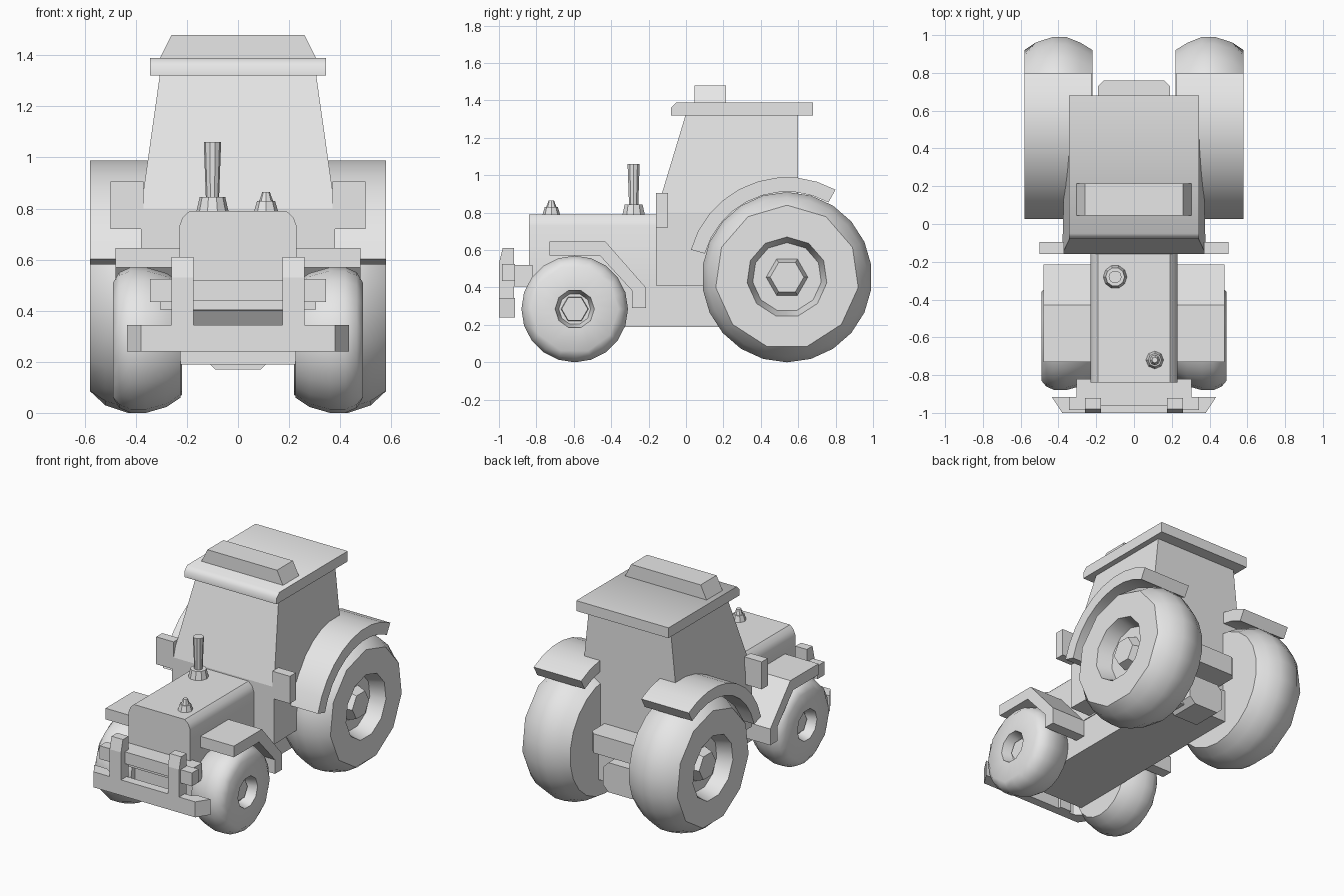
import bpy, bmesh, math
from mathutils import Vector

if "Cube" in bpy.data.objects:
    bpy.data.objects.remove(bpy.data.objects["Cube"])

paint = bpy.data.materials.new("plain_grey")
paint.use_nodes = True
GREY = (0.8, 0.8, 0.8, 1)
paint.diffuse_color = GREY
paint.node_tree.nodes["Principled BSDF"].inputs["Base Color"].default_value = GREY


def finish(name, bm, smooth=None):
    bmesh.ops.recalc_face_normals(bm, faces=bm.faces)
    mesh = bpy.data.meshes.new(name)
    bm.to_mesh(mesh)
    bm.free()
    mesh.materials.append(paint)
    ob = bpy.data.objects.new(name, mesh)
    bpy.context.collection.objects.link(ob)
    if smooth:
        bpy.ops.object.select_all(action="DESELECT")
        bpy.context.view_layer.objects.active = ob
        ob.select_set(True)
        bpy.ops.object.shade_smooth_by_angle(angle=math.radians(smooth))
    return ob


def loft(name, rings, smooth=None):
    """Skin equal-length rings of points and cap both ends."""
    bm = bmesh.new()
    loops = [[bm.verts.new(p) for p in ring] for ring in rings]
    n = len(loops[0])
    for a, b in zip(loops, loops[1:]):
        for i in range(n):
            j = (i + 1) % n
            bm.faces.new((a[i], a[j], b[j], b[i]))
    bm.faces.new(loops[0])
    bm.faces.new(loops[-1])
    return finish(name, bm, smooth)


def along_x(name, profile, x0, x1, smooth=None):
    return loft(name, [[(x, y, z) for y, z in profile] for x in (x0, x1)], smooth)


def along_y(name, profile, y0, y1, smooth=None):
    return loft(name, [[(x, y, z) for x, z in profile] for y in (y0, y1)], smooth)


def along_z(name, profile, z0, z1):
    return loft(name, [[(x, y, z) for x, y in profile] for z in (z0, z1)])


def box(name, x, y, z):
    return along_y(name, [(x[0], z[0]), (x[1], z[0]), (x[1], z[1]), (x[0], z[1])], *y)


def turned(name, x, y, profile, sides=10):
    """Upright turned part from (radius, height) pairs."""
    rings = []
    for r, z in profile:
        angles = [math.tau * i / sides for i in range(sides)]
        rings.append([(x + r * math.cos(a), y + r * math.sin(a), z) for a in angles])
    loft(name, rings, 35)


def wheel(name, side, y, z, profile, sides):
    """Wheel from (x, radius, coarse) rings; coarse rings have half the sides."""
    rings = []
    for x, r, coarse in profile:
        ring = []
        for i in range(sides * 2):
            a = math.pi * (i / sides) - math.pi / 2 + math.pi / sides
            rr = r * math.cos(math.pi / sides) if coarse and i % 2 else r
            ring.append((side * x, y + rr * math.cos(a), z + rr * math.sin(a)))
        rings.append(ring)
    loft(name, rings, 40)


def hub_nut(name, side, y, z, x0, x1, r0, r1):
    rings = []
    for x, r in ((x0, r0), (x1, r1)):
        angles = [math.tau * i / 6 for i in range(6)]
        rings.append([(side * x, y + r * math.cos(a), z + r * math.sin(a)) for a in angles])
    loft(name, rings)


# Chassis, hood and rear hitch
along_x("chassis", [(-0.84, 0.41), (-0.78, 0.33), (-0.78, 0.19), (0.62, 0.19), (0.62, 0.41)],
        -0.225, 0.225)
along_y("hood", [(-0.23, 0.4), (0.23, 0.4), (0.23, 0.73), (0.217, 0.765), (0.19, 0.79),
                 (-0.19, 0.79), (-0.217, 0.765), (-0.23, 0.73)], -0.84, -0.1, 40)
along_z("rear_bar", [(-0.19, 0.55), (0.19, 0.55), (0.19, 0.73), (0.16, 0.76),
                     (-0.16, 0.76), (-0.19, 0.73)], 0.44, 0.57)
along_y("rear_hitch", [(-0.13, 0.21), (-0.09, 0.17), (0.09, 0.17), (0.13, 0.21),
                       (0.13, 0.33), (0.09, 0.37), (-0.09, 0.37), (-0.13, 0.33)], 0.5, 0.7)

# Cab with tapered upper half
cab_rings = []
for w, z, front in ((0.38, 0.41, -0.16), (0.38, 0.8, -0.16), (0.305, 1.33, 0.0)):
    back = 0.6
    cab_rings.append([(-w, front, z), (w, front, z), (w - 0.02 * (z < 1), back, z),
                      (-w + 0.02 * (z < 1), back, z)])
loft("cab", cab_rings)
along_x("roof", [(-0.08, 1.32), (0.68, 1.32), (0.68, 1.39), (-0.05, 1.39), (-0.08, 1.36)],
        -0.345, 0.345, 50)
along_y("roof_light_box", [(-0.305, 1.39), (0.305, 1.39), (0.26, 1.48), (-0.26, 1.48)], 0.045, 0.215)

# Exhaust and filler cap on the hood
turned("exhaust", -0.1, -0.28, [(0.065, 0.78), (0.05, 0.845), (0.026, 0.845), (0.034, 1.06)])
turned("filler_cap", 0.11, -0.72, [(0.05, 0.78), (0.035, 0.83), (0.027, 0.83), (0.015, 0.865)], 8)

# Front guard
along_z("bumper", [(-0.38, -1.0), (0.38, -1.0), (0.435, -0.915), (0.34, -0.915), (0.3, -0.94),
                   (-0.3, -0.94), (-0.34, -0.915), (-0.435, -0.915)], 0.24, 0.345)
box("guard_arm", (-0.305, 0.305), (-0.92, -0.82), (0.405, 0.52))
box("guard_crossbar", (-0.18, 0.18), (-0.96, -0.91), (0.44, 0.52))

REAR = [(0.22, 0.2, 0), (0.22, 0.385, 0), (0.285, 0.425, 0), (0.36, 0.455, 0), (0.43, 0.455, 0),
        (0.52, 0.425, 0), (0.58, 0.385, 1), (0.58, 0.215, 1), (0.48, 0.185, 1)]
FRONT = [(0.225, 0.1, 0), (0.225, 0.225, 0), (0.28, 0.262, 0), (0.36, 0.285, 0), (0.42, 0.285, 0),
         (0.465, 0.265, 0), (0.49, 0.235, 1), (0.49, 0.105, 1), (0.42, 0.085, 1)]

for side, word in ((1, "left"), (-1, "right")):
    s = side
    # Wheels
    wheel(word + "_rear_wheel", s, 0.54, 0.455, REAR, 11)
    hub_nut(word + "_rear_hub", s, 0.54, 0.455, 0.47, 0.54, 0.115, 0.09)
    wheel(word + "_front_wheel", s, -0.595, 0.285, FRONT, 10)
    hub_nut(word + "_front_hub", s, -0.595, 0.285, 0.41, 0.44, 0.075, 0.07)

    # Fenders
    arc = [math.radians(164 - 103 * i / 9) for i in range(10)]
    outer = [(0.54 + 0.535 * math.cos(a), 0.455 + 0.535 * math.sin(a)) for a in arc]
    inner = [(0.54 + 0.457 * math.cos(a), 0.455 + 0.457 * math.sin(a)) for a in reversed(arc)]
    along_x(word + "_rear_fender", outer + inner, s * 0.225, s * 0.58, 30)
    along_x(word + "_front_fender", [(-0.73, 0.57), (-0.73, 0.645), (-0.43, 0.645), (-0.215, 0.4),
                                     (-0.215, 0.29), (-0.29, 0.29), (-0.29, 0.385), (-0.46, 0.57)],
            s * 0.22, s * 0.48)

    # Mirrors and guard uprights
    box(word + "_mirror", (s * 0.37, s * 0.5), (-0.16, -0.095), (0.72, 0.905))
    along_x(word + "_guard_upright", [(-1.0, 0.24), (-0.92, 0.24), (-0.92, 0.61), (-0.98, 0.61),
                                      (-1.0, 0.53)], s * 0.175, s * 0.26)
    box(word + "_guard_tab", (s * 0.25, s * 0.345), (-0.985, -0.915), (0.435, 0.525))
